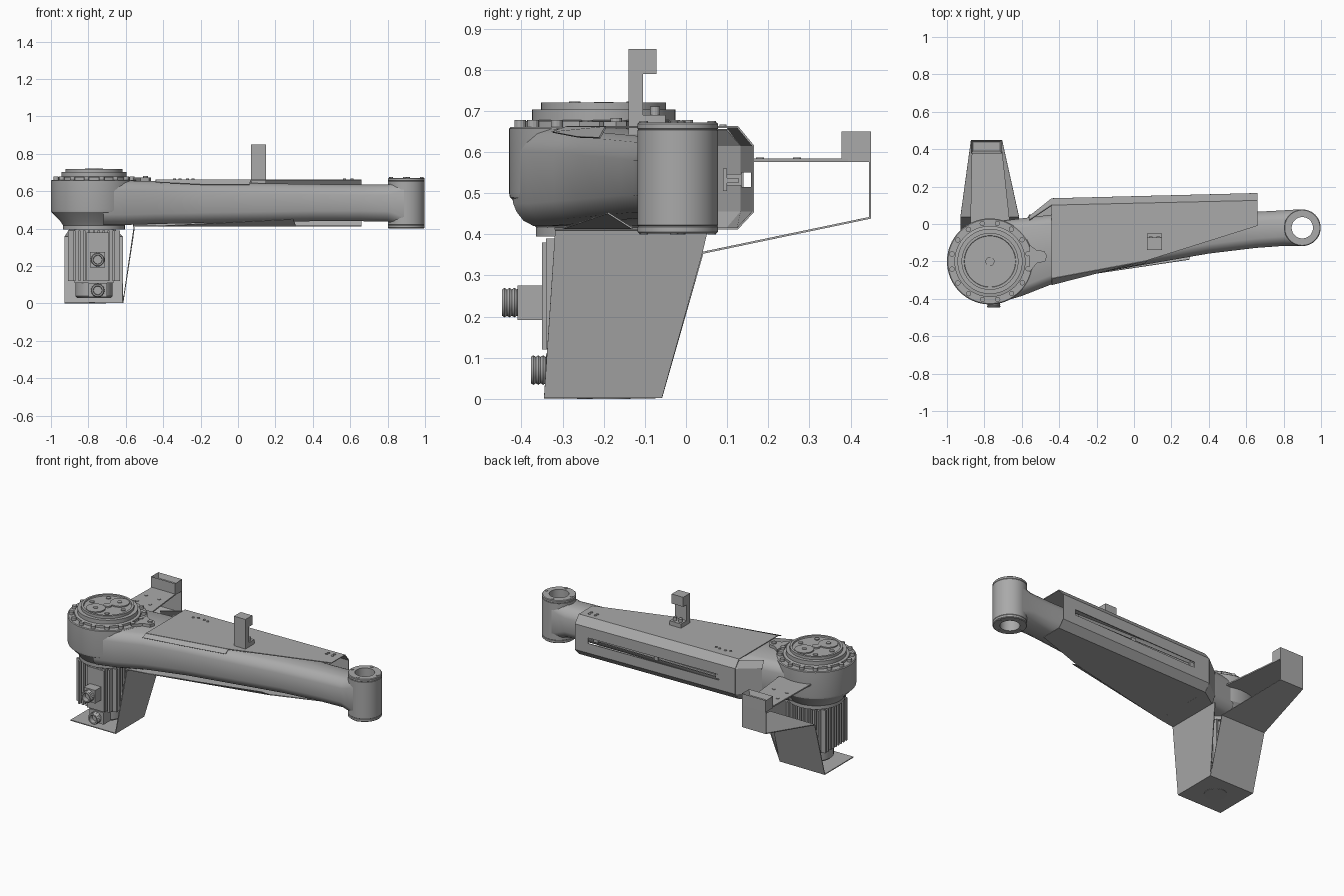
import bpy, bmesh
from math import cos, sin, pi, sqrt
from mathutils import Matrix, Vector

cube = bpy.data.objects.get("Cube")
if cube:
    bpy.data.objects.remove(cube, do_unlink=True)

grey = bpy.data.materials.new("machine grey")
grey.use_nodes = True
COLOUR = (0.4, 0.4, 0.4, 1)
grey.diffuse_color = COLOUR
grey.node_tree.nodes["Principled BSDF"].inputs["Base Color"].default_value = COLOUR


def finish(name, bm, smooth=False):
    bmesh.ops.recalc_face_normals(bm, faces=bm.faces)
    me = bpy.data.meshes.new(name)
    bm.to_mesh(me)
    bm.free()
    ob = bpy.data.objects.new(name, me)
    bpy.context.collection.objects.link(ob)
    me.materials.append(grey)
    if smooth:
        bpy.ops.object.select_all(action="DESELECT")
        ob.select_set(True)
        bpy.context.view_layer.objects.active = ob
        bpy.ops.object.shade_smooth_by_angle(angle=0.5)
    return ob


def sheet(name, polys, thick=0.006):
    """Folded sheet metal from flat polygons."""
    bm = bmesh.new()
    for p in polys:
        bm.faces.new([bm.verts.new(v) for v in p])
    bmesh.ops.remove_doubles(bm, verts=bm.verts, dist=0.001)
    ob = finish(name, bm)
    mod = ob.modifiers.new("thickness", "SOLIDIFY")
    mod.thickness, mod.offset = thick, 0
    return ob


def add_box(bm, lo, hi):
    lo, hi = Vector(lo), Vector(hi)
    m = Matrix.Translation((lo + hi) / 2) @ Matrix.Diagonal((*(hi - lo), 1))
    bmesh.ops.create_cube(bm, size=1, matrix=m)


def boxes(name, *pairs):
    bm = bmesh.new()
    for lo, hi in pairs:
        add_box(bm, lo, hi)
    return finish(name, bm)


def lathe(name, profile, at, forward=False, n=48, closed=False):
    """Spin (radius, height) points about z, or about -y if forward."""
    bm = bmesh.new()
    rings = [[bm.verts.new((r * cos(2 * pi * i / n), r * sin(2 * pi * i / n), z))
              for i in range(n)] for r, z in profile]
    for a, b in zip(rings, rings[1:] + rings[:1] if closed else rings[1:]):
        for i in range(n):
            j = (i + 1) % n
            bm.faces.new((a[i], a[j], b[j], b[i]))
    if not closed:
        bm.faces.new(rings[0])
        bm.faces.new(rings[-1])
    ob = finish(name, bm, True)
    ob.location = at
    if forward:
        ob.rotation_euler.x = pi / 2
    return ob


def discs(name, spots, r, z0, z1, n=12):
    bm = bmesh.new()
    for x, y in spots:
        bmesh.ops.create_cone(bm, cap_ends=True, segments=n, radius1=r, radius2=r,
                              depth=z1 - z0, matrix=Matrix.Translation((x, y, (z0 + z1) / 2)))
    return finish(name, bm, True)


def ring_spots(cx, cy, r, n, start=0):
    return [(cx + r * cos(start + 2 * pi * i / n), cy + r * sin(start + 2 * pi * i / n)) for i in range(n)]


HX, HY = -0.77, -0.2          # hub axis
TX, TY = 0.9, -0.02           # end tube axis

# Hub housing, stepped gearbox and its face details
lathe("hub_housing", [(0.16, 0.41), (0.18, 0.44), (0.228, 0.49), (0.23, 0.5), (0.23, 0.657),
                      (0.225, 0.661)], (HX, HY, 0), n=64)
lathe("gearbox", [(0.19, 0.65), (0.19, 0.675), (0.174, 0.678), (0.174, 0.703), (0.152, 0.703),
                  (0.152, 0.72), (0.138, 0.72), (0.136, 0.712)], (HX, HY, 0), n=64)
discs("hub_bolts", ring_spots(HX, HY, 0.207, 16, 0.2), 0.014, 0.655, 0.678)
discs("gear_covers", [(-0.735, -0.13), (-0.805, -0.27)], 0.056, 0.71, 0.719, 32)
discs("gear_pins", [(-0.735, -0.13), (-0.805, -0.27)], 0.014, 0.715, 0.723)
discs("hub_cap", [(HX, HY)], 0.024, 0.71, 0.721, 24)
discs("face_screws", ring_spots(HX, HY, 0.105, 6, 0.05), 0.014, 0.71, 0.718)
sheet("hub_lug", [[(-0.56, -0.11, 0.665), (-0.56, -0.26, 0.665), (-0.52, -0.21, 0.665),
                   (-0.475, -0.2, 0.665), (-0.465, -0.17, 0.665), (-0.48, -0.145, 0.665),
                   (-0.52, -0.14, 0.665)]], 0.018)
discs("lug_bolt", [(-0.495, -0.17)], 0.014, 0.66, 0.682)

# Tapered arm, lofted through rounded sections
stations = [(-0.72, -0.42, 0.015, 0.42, 0.657), (-0.6, -0.385, 0.03, 0.42, 0.657),
            (-0.44, -0.322, 0.05, 0.425, 0.654), (-0.2, -0.262, 0.06, 0.43, 0.648),
            (0.1, -0.21, 0.06, 0.435, 0.643), (0.4, -0.158, 0.06, 0.44, 0.638),
            (0.65, -0.128, 0.065, 0.44, 0.635), (0.8, -0.117, 0.073, 0.438, 0.635),
            (0.84, -0.117, 0.076, 0.425, 0.645), (0.89, -0.117, 0.077, 0.405, 0.665)]
corner = [(0, 0.055), (0.008, 0.035), (0.025, 0.013), (0.05, 0)]
bm = bmesh.new()
rings = []
for x, y0, y1, z0, z1 in stations:
    loop = [(y0 + a, z0 + b) for a, b in corner] + [(y1 - a, z0 + b) for a, b in corner[::-1]]
    loop += [(y1 - a, z1 - b) for a, b in corner] + [(y0 + a, z1 - b) for a, b in corner[::-1]]
    rings.append([bm.verts.new((x, y, z)) for y, z in loop])
for a, b in zip(rings, rings[1:]):
    for i in range(len(a)):
        j = (i + 1) % len(a)
        bm.faces.new((a[i], a[j], b[j], b[i]))
bm.faces.new(rings[0])
bm.faces.new(rings[-1])
arm = finish("arm", bm, True)
bore = discs("bore_cutter", [(TX, TY)], 0.08, 0.3, 0.8, 48)
cut = arm.modifiers.new("bore", "BOOLEAN")
cut.operation, cut.object, cut.solver = "DIFFERENCE", bore, "EXACT"
bpy.ops.object.select_all(action="DESELECT")
bpy.context.view_layer.objects.active = arm
arm.select_set(True)
bpy.ops.object.modifier_apply(modifier="bore")
bpy.data.objects.remove(bore, do_unlink=True)

# End tube with grooves and face bolts
lathe("end_tube", [(0.057, 0.402), (0.094, 0.402), (0.098, 0.406), (0.098, 0.418), (0.096, 0.42),
                   (0.098, 0.422), (0.098, 0.653), (0.096, 0.655), (0.098, 0.657),
                   (0.098, 0.668), (0.094, 0.672), (0.057, 0.672)], (TX, TY, 0), closed=True)
for z in (0.4, 0.67):
    discs("tube_bolts", ring_spots(TX, TY, 0.083, 4, 0.1), 0.01, z, z + 0.005)

# Folded cover around the arm, with a slot in its back wall
XA, XB, SA, SB = -0.44, 0.66, -0.33, 0.57


def wall(x, z):
    return (x, 0.135 + 0.028 * (x - XA) / (XB - XA), z)


def wall_quad(x0, x1, z0, z1):
    return [wall(x0, z0), wall(x1, z0), wall(x1, z1), wall(x0, z1)]


ZT, ZB = 0.661, 0.414
sheet("cover", [
    [(XA, -0.29, ZT), (0.07, -0.195, ZT), (XB, -0.01, ZT), (XB, 0.125, ZT), (XA, 0.1, ZT)],
    [(XA, 0.1, ZT), (XB, 0.125, ZT), wall(XB, 0.615), wall(XA, 0.615)],
    wall_quad(XA, XB, 0.55, 0.615), wall_quad(XA, XB, 0.455, 0.515),
    wall_quad(XA, SA, 0.515, 0.55), wall_quad(SB, XB, 0.515, 0.55),
    [wall(XA, 0.455), wall(XB, 0.455), (XB, 0.125, ZB), (XA, 0.1, ZB)],
    [(XA, 0.1, ZB), (XB, 0.125, ZB), (XB, -0.01, ZB), (0.31, -0.13, ZB), (XA, -0.3, ZB)]], 0.005)
sheet("cover_top_flap", [[(XA, -0.29, ZT), (0.07, -0.195, ZT), (0.06, -0.21, 0.634),
                          (-0.2, -0.262, 0.636), (XA, -0.325, 0.648)]], 0.004)
sheet("cover_bottom_flap", [[(XA, -0.3, ZB), (0.31, -0.13, ZB), (0.295, -0.19, 0.452)]], 0.004)
boxes("slot_rail", ((SA, 0.09, 0.505), (SB, 0.1, 0.56)), ((SA, 0.1, 0.525), (SB, 0.128, 0.537)),
      *[((x, 0.1, 0.518), (x + 0.03, 0.135, 0.546)) for x in (SA, 0.1, 0.52)])
discs("cover_screws", [(-0.34, 0.04), (-0.31, 0.05), (-0.27, 0.048), (-0.24, 0.042), (0.57, 0.07),
                       (0.61, 0.07), (0.57, 0.09), (0.61, 0.09)], 0.008, 0.662, 0.667)

# Cover extension tapering into the hub
E = -0.56
sheet("cover_extension", [
    [(XA, 0.1, 0.655), wall(XA, 0.615), (E, 0.04, 0.615), (E, 0.02, 0.655)],
    [wall(XA, 0.615), wall(XA, 0.455), (E, 0.04, 0.455), (E, 0.04, 0.615)],
    [wall(XA, 0.455), (XA, 0.1, ZB), (E, 0.02, ZB), (E, 0.04, 0.455)],
    [(XA, 0.1, ZB), (XA, -0.3, ZB), (E, -0.32, ZB), (E, 0.02, ZB)]], 0.005)

# Hooked post on top of the arm
boxes("post", ((0.07, -0.14, 0.635), (0.15, -0.105, 0.85)), ((0.07, -0.11, 0.79), (0.15, -0.072, 0.85)),
      ((0.07, -0.14, 0.655), (0.15, -0.05, 0.69)))
discs("post_bolts", [(0.09, -0.075), (0.13, -0.075)], 0.012, 0.688, 0.71)

# Ribbed motor under the hub
boxes("motor_body", ((-0.875, -0.305, 0.11), (-0.665, -0.095, 0.4)))
lathe("motor_flange", [(0.165, 0.395), (0.165, 0.42)], (HX, HY, 0))
lathe("motor_end_cap", [(0.09, 0.03), (0.1, 0.04), (0.1, 0.115)], (HX, HY, 0), n=32)
bm = bmesh.new()
for k in range(-4, 5):
    d = k * 0.026
    for s in (-1, 1):
        add_box(bm, (HX + d - 0.006, HY + s * 0.12 - 0.02, 0.12), (HX + d + 0.006, HY + s * 0.12 + 0.02, 0.39))
        add_box(bm, (HX + s * 0.12 - 0.02, HY + d - 0.006, 0.12), (HX + s * 0.12 + 0.02, HY + d + 0.006, 0.39))
finish("motor_fins", bm)
boxes("motor_front_plate", ((-0.81, -0.35, 0.12), (-0.69, -0.3, 0.38)),
      ((-0.8, -0.34, 0.035), (-0.7, -0.25, 0.11)), ((-0.79, -0.41, 0.192), (-0.71, -0.345, 0.275)))

# Threaded connectors
for y, z, r in ((-0.405, 0.234, 0.036), (-0.335, 0.07, 0.036)):
    thread = [(r - 0.004 * (i % 2), 0.006 * i) for i in range(8)]
    lathe("connector", thread + [(r - 0.012, 0.042), (r - 0.014, 0.015)], (-0.75, y, z), True, 24)

# Motor guard bracket of folded plate
L, R, F = -0.928, -0.615, -0.345
sheet("motor_guard", [
    [(L, F, 0.004), (R, F, 0.004), (R, -0.06, 0.004), (L, -0.06, 0.004)],
    [(R, F, 0.004), (R, -0.06, 0.004), (-0.562, 0.04, 0.355), (-0.555, 0.053, 0.41), (-0.555, -0.318, 0.41)],
    [(L, -0.06, 0.004), (R, -0.06, 0.004), (-0.615, 0.04, 0.355), (L, 0.04, 0.355)],
    [(L, 0.04, 0.355), (-0.615, 0.04, 0.355), (-0.705, 0.447, 0.44), (-0.872, 0.447, 0.44)],
    [(-0.872, 0.447, 0.44), (-0.705, 0.447, 0.44), (-0.705, 0.447, 0.6), (-0.872, 0.447, 0.6)]])
sheet("guard_strap", [[(-0.875, 0, 0.58), (-0.663, 0, 0.58), (-0.71, 0.44, 0.58), (-0.866, 0.44, 0.58)]], 0.008)
discs("strap_screws", [(x, y) for x in (-0.83, -0.74) for y in (0.18, 0.27)], 0.01, 0.583, 0.587)
discs("guard_access_disc", [(HX, HY)], 0.065, 0, 0.003, 32)

# End block with a recessed pocket on the strap
bm = bmesh.new()
add_box(bm, (-0.872, 0.378, 0.576), (-0.705, 0.45, 0.65))
bm.normal_update()
top = [f for f in bm.faces if f.normal.z > 0.9]
bmesh.ops.inset_region(bm, faces=top, thickness=0.016)
bmesh.ops.translate(bm, verts=top[0].verts, vec=(0, 0, -0.03))
finish("strap_block", bm)
